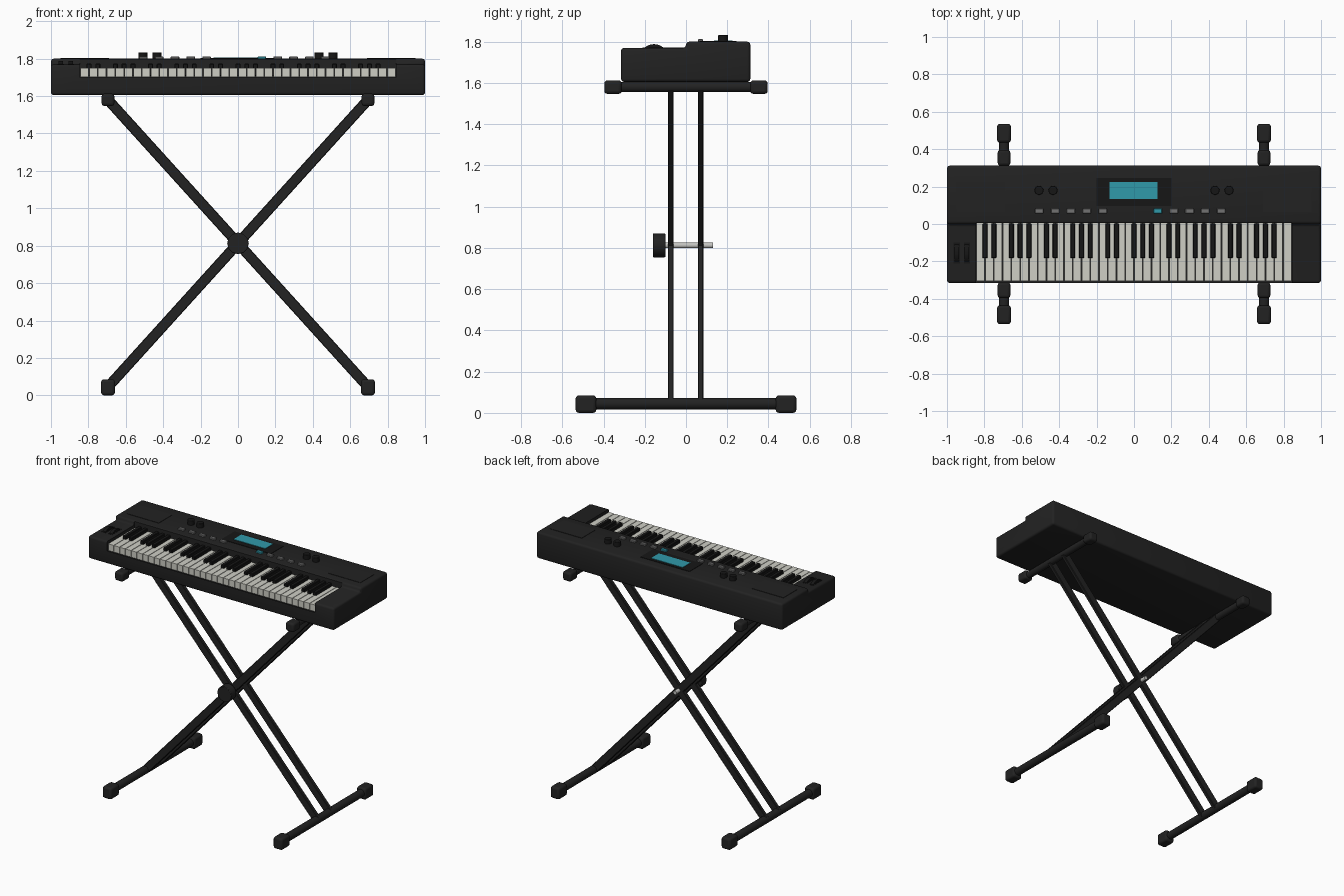
import bpy, bmesh, math
from mathutils import Matrix, Vector

if "Cube" in bpy.data.objects:
    bpy.data.objects.remove(bpy.data.objects["Cube"])


def material(name, colour):
    m = bpy.data.materials.new(name)
    m.use_nodes = True
    m.diffuse_color = (*colour, 1)
    bsdf = m.node_tree.nodes["Principled BSDF"]
    bsdf.inputs["Base Color"].default_value = (*colour, 1)
    bsdf.inputs["Roughness"].default_value = 0.6
    return m


CASE = material("charcoal plastic", (0.016, 0.016, 0.016))
BLACK = material("black", (0.008, 0.008, 0.008))
WHITE = material("ivory", (0.62, 0.62, 0.56))
GREY = material("button grey", (0.17, 0.17, 0.17))
TEAL = material("teal", (0.03, 0.32, 0.40))
STEEL = material("bolt steel", (0.55, 0.55, 0.53))


def make_object(name, bm, mat, bevel=0, segments=2):
    bmesh.ops.recalc_face_normals(bm, faces=bm.faces)
    mesh = bpy.data.meshes.new(name)
    bm.to_mesh(mesh)
    bm.free()
    obj = bpy.data.objects.new(name, mesh)
    bpy.context.collection.objects.link(obj)
    mesh.materials.append(mat)
    if bevel:
        mod = obj.modifiers.new("rounded edges", 'BEVEL')
        mod.width, mod.segments, mod.limit_method = bevel, segments, 'ANGLE'
        mod.angle_limit = math.radians(40)
    return obj


def add_box(bm, centre, size):
    bmesh.ops.create_cube(bm, size=1, matrix=Matrix.Translation(centre) @ Matrix.Diagonal((*size, 1)))


def box(name, centre, size, mat, bevel=0, segments=2):
    bm = bmesh.new()
    add_box(bm, centre, size)
    return make_object(name, bm, mat, bevel, segments)


def smooth(obj):
    bpy.ops.object.select_all(action='DESELECT')
    obj.select_set(True)
    bpy.context.view_layer.objects.active = obj
    bpy.ops.object.shade_smooth_by_angle(angle=math.radians(35))


def cylinder(name, centre, radius, length, axis, mat, sides=24, bevel=0):
    bm = bmesh.new()
    turn = Vector((0, 0, 1)).rotation_difference(Vector(axis)).to_matrix().to_4x4()
    bmesh.ops.create_cone(bm, cap_ends=True, segments=sides, radius1=radius, radius2=radius,
                          depth=length, matrix=Matrix.Translation(centre) @ turn)
    obj = make_object(name, bm, mat, bevel)
    smooth(obj)
    return obj


# Keyboard case: stepped side profile extruded across, with the key bed cut out
BED = 1.7
KEYS_HALF = 0.843
profile = [(-0.315, 1.605), (0.312, 1.605), (0.312, 1.8), (0, 1.8), (0, 1.77), (-0.315, 1.77)]
bm = bmesh.new()
side = bm.faces.new([bm.verts.new((-1, y, z)) for y, z in profile])
grown = bmesh.ops.extrude_face_region(bm, geom=[side])["geom"]
bmesh.ops.translate(bm, vec=(2, 0, 0), verts=[v for v in grown if isinstance(v, bmesh.types.BMVert)])
case = make_object("keyboard_case", bm, CASE, 0.016, 3)
cutter = box("key_bed_cutter", (0, -0.25, BED + 0.1), (2 * KEYS_HALF + 0.004, 0.51, 0.2), CASE)
cutter.hide_render = True
cut = case.modifiers.new("key bed", 'BOOLEAN')
cut.operation, cut.object, cut.solver = 'DIFFERENCE', cutter, 'EXACT'
bpy.context.view_layer.objects.active = case
case.select_set(True)
for name in [m.name for m in case.modifiers]:
    bpy.ops.object.modifier_apply(modifier=name)
bpy.data.objects.remove(cutter)
smooth(case)

# Keys: five octaves plus the closing note
COUNT = 36
pitch = 2 * KEYS_HALF / COUNT
whites, blacks = bmesh.new(), bmesh.new()
for i in range(COUNT):
    left = -KEYS_HALF + i * pitch
    add_box(whites, (left + pitch / 2, -0.15, BED + 0.026), (pitch - 0.004, 0.312, 0.048))
    if i % 7 in (1, 2, 4, 5, 6):
        add_box(blacks, (left, -0.09, BED + 0.04), (0.026, 0.186, 0.066))
make_object("white_keys", whites, WHITE)
make_object("black_keys", blacks, BLACK, 0.003, 1)

# Control wheels on the left cheek
for n, x in (("outer", -0.947), ("inner", -0.893)):
    box(n + "_wheel_slot", (x, -0.155, 1.77), (0.034, 0.11, 0.004), BLACK)
    cylinder(n + "_control_wheel", (x, -0.155, 1.718), 0.07, 0.024, (1, 0, 0), BLACK, 40)

# Screen and its surround
box("screen_surround", (0, 0.17, 1.8), (0.4, 0.15, 0.006), BLACK)
box("screen", (-0.002, 0.18, 1.802), (0.257, 0.09, 0.008), TEAL)

# Rows of buttons, the first one beside the centre is lit
for s, label in ((-1, "right"), (1, "left")):
    for i in range(5):
        x = (0.128 if s > 0 else -0.168) + s * i * 0.0845
        lit = s > 0 and i == 0
        box(f"{label}_button_{i + 1}", (x, 0.07, 1.803), (0.046, 0.026, 0.018),
            TEAL if lit else GREY, 0.003, 1)
    # Knobs and speaker panel
    for i, x in enumerate((0.433, 0.508)):
        cylinder(f"{label}_knob_{i + 1}", (s * x, 0.18, 1.815), 0.024, 0.036, (0, 0, 1), BLACK, 24, 0.003)
    box(f"{label}_speaker_panel", (s * 0.82, 0.145, 1.8), (0.26, 0.16, 0.005), CASE)

# Stand: round bars with chunky end caps at the bottom and the top
FOOT_Z, TOP_Z, REACH = 0.045, 1.58, 0.695
for s, label in ((-1, "right"), (1, "left")):
    x = s * REACH
    for part, z, radius, half, cap in (("foot", FOOT_Z, 0.028, 0.535, (0.074, 0.1, 0.085)),
                                       ("support", TOP_Z, 0.025, 0.396, (0.068, 0.084, 0.066))):
        cylinder(f"{label}_{part}_bar", (x, 0, z), radius, 2 * half - 0.04, (0, 1, 0), CASE)
        for e, end in ((-1, "front"), (1, "back")):
            z_cap = cap[2] / 2 if part == "foot" else z
            c = box(f"{label}_{part}_{end}_cap", (x, e * (half - cap[1] / 2), z_cap), cap, CASE, 0.015, 3)
            smooth(c)

# Crossed flat legs, one pair in front and one behind
rise = TOP_Z - FOOT_Z
length = math.hypot(rise, 2 * REACH)
lean = math.atan2(2 * REACH, rise)
middle = (TOP_Z + FOOT_Z) / 2
for y, end in ((-0.074, "front"), (0.071, "back")):
    for s, label in ((-1, "left_leaning"), (1, "right_leaning")):
        leg = box(f"{end}_{label}_leg", (0, 0, 0), (0.056, 0.028, length), CASE, 0.004, 1)
        leg.location = (0, y, middle)
        leg.rotation_euler.y = s * lean

# Pivot bolt and tightening knob
cylinder("pivot_bolt", (0, 0.01, middle), 0.014, 0.24, (0, 1, 0), STEEL, 20)
cylinder("tightening_knob", (0, -0.13, middle), 0.058, 0.06, (0, 1, 0), CASE, 12, 0.004)
